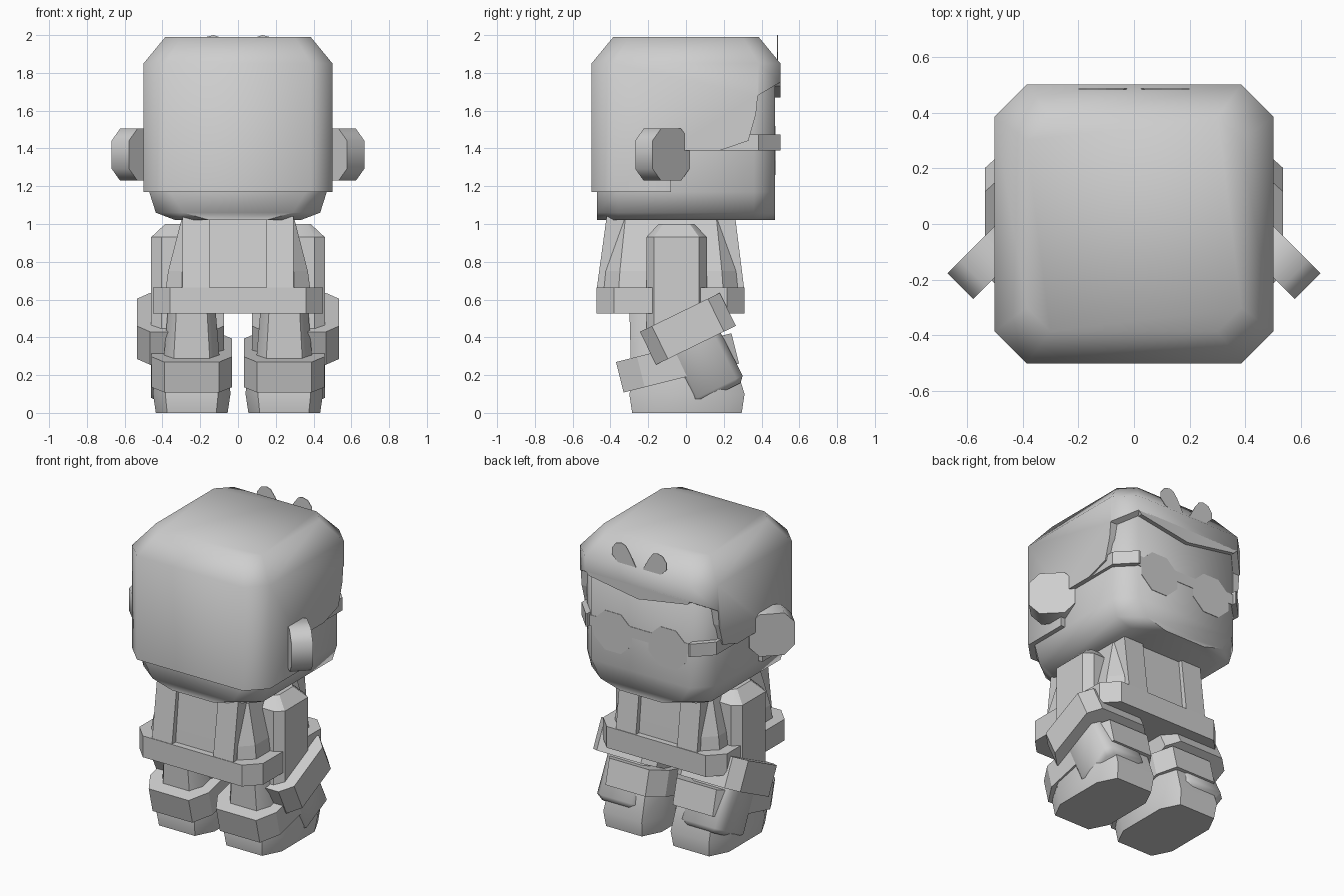
import bpy, bmesh, math
from mathutils import Matrix, Vector

cube = bpy.data.objects.get("Cube")
if cube:
    bpy.data.objects.remove(cube, do_unlink=True)

grey = bpy.data.materials.new("plain grey")
grey.use_nodes = True
grey.diffuse_color = (0.62, 0.62, 0.62, 1)
grey.node_tree.nodes["Principled BSDF"].inputs["Base Color"].default_value = (0.62, 0.62, 0.62, 1)


def finish(name, bm, smooth=0):
    bmesh.ops.recalc_face_normals(bm, faces=bm.faces)
    mesh = bpy.data.meshes.new(name)
    bm.to_mesh(mesh)
    bm.free()
    obj = bpy.data.objects.new(name, mesh)
    bpy.context.collection.objects.link(obj)
    mesh.materials.append(grey)
    if smooth:
        bpy.ops.object.select_all(action='DESELECT')
        obj.select_set(True)
        bpy.context.view_layer.objects.active = obj
        bpy.ops.object.shade_smooth_by_angle(angle=math.radians(smooth))
    return obj


def octagon(hx, hy, ix, iy, cx=0, cy=0):
    """Rectangle with cut corners: half sizes hx, hy and flat half widths ix, iy."""
    quarter = [(hx, -iy), (hx, iy), (ix, hy), (-ix, hy)]
    return [(cx + x, cy + y) for x, y in quarter + [(-x, -y) for x, y in quarter]]


def loft(name, levels, smooth=0, matrix=None):
    """Stack of (z, outline) rings joined into a closed solid."""
    bm = bmesh.new()
    rings = [[bm.verts.new((x, y, z)) for x, y in pts] for z, pts in levels]
    n = len(rings[0])
    for low, high in zip(rings, rings[1:]):
        for i in range(n):
            j = (i + 1) % n
            bm.faces.new((low[i], low[j], high[j], high[i]))
    bm.faces.new(rings[0][::-1])
    bm.faces.new(rings[-1])
    if matrix:
        bm.transform(matrix)
    return finish(name, bm, smooth)


def prism(name, pts, start, end, axis):
    """Outline extruded along x (points are y, z) or along y (points are x, z)."""
    bm = bmesh.new()
    place = (lambda a, b, t: (t, a, b)) if axis == 'x' else (lambda a, b, t: (a, t, b))
    face = bm.faces.new([bm.verts.new(place(a, b, start)) for a, b in pts])
    if end != start:
        out = bmesh.ops.extrude_face_region(bm, geom=[face])
        move = Vector(place(0, 0, end - start))
        bmesh.ops.translate(bm, vec=move, verts=[v for v in out["geom"] if isinstance(v, bmesh.types.BMVert)])
    return finish(name, bm)


def cut(obj, cutter):
    mod = obj.modifiers.new("cut", 'BOOLEAN')
    mod.operation = 'DIFFERENCE'
    mod.solver = 'EXACT'
    mod.object = cutter
    bpy.context.view_layer.objects.active = obj
    bpy.ops.object.select_all(action='DESELECT')
    obj.select_set(True)
    bpy.ops.object.modifier_apply(modifier=mod.name)
    bpy.data.objects.remove(cutter, do_unlink=True)


# Head with tapered chin
loft("head", [
    (1.02, octagon(0.33, 0.472, 0.15, 0.36)),
    (1.06, octagon(0.435, 0.472, 0.29, 0.36)),
    (1.17, octagon(0.47, 0.472, 0.36, 0.36)),
    (1.80, octagon(0.47, 0.472, 0.36, 0.36)),
    (1.93, octagon(0.36, 0.36, 0.28, 0.28))], 55)

# Hair cap, trimmed around the face
hair = loft("hair", [
    (1.17, octagon(0.5, 0.5, 0.385, 0.385)),
    (1.85, octagon(0.5, 0.5, 0.385, 0.385)),
    (1.99, octagon(0.385, 0.385, 0.3, 0.3))], 55)
cut(hair, prism("face_opening", [
    (-0.08, 1.0), (-0.08, 1.39), (0.18, 1.39), (0.33, 1.44), (0.37, 1.58),
    (0.38, 1.68), (0.6, 1.81), (0.6, 1.0)], -0.7, 0.7, 'x'))
prism("fringe", [(-0.385, 1.76), (-0.36, 1.73), (0, 1.67), (0.36, 1.73), (0.385, 1.76)], 0.46, 0.5, 'y')

# Glasses: strap around the sides, lenses and bridge on the face
strap = loft("glasses_strap", [(z, octagon(0.49, 0.5, 0.38, 0.385)) for z in (1.39, 1.475)])
cut(strap, prism("strap_gap", [(-0.37, 1.3), (0.37, 1.3), (0.37, 1.6), (-0.37, 1.6)], 0.3, 0.7, 'y'))
cut(strap, prism("strap_back", [(-0.7, 1.3), (0, 1.3), (0, 1.6), (-0.7, 1.6)], -0.7, 0.7, 'x'))
for side, label in ((1, "left"), (-1, "right")):
    ring = [math.radians(22.5 + 45 * i) for i in range(8)]
    prism(label + "_lens", [(side * 0.2 + 0.15 * math.cos(a), 1.39 + 0.14 * math.sin(a)) for a in ring],
          0.47, 0.475, 'y')
prism("glasses_bridge", [(-0.37, 1.39), (0.37, 1.39), (0.37, 1.46), (-0.37, 1.46)], 0.47, 0.475, 'y')

# Torso with belt and raised front and back straps
loft("torso", [
    (0.60, octagon(0.39, 0.36, 0.30, 0.28, 0, -0.08)),
    (0.75, octagon(0.37, 0.345, 0.295, 0.27, 0, -0.08)),
    (1.04, octagon(0.295, 0.315, 0.22, 0.24, 0, -0.08))])
loft("belt", [(z, octagon(0.45, 0.393, 0.36, 0.30, 0, -0.082)) for z in (0.525, 0.665)])

for side, label in ((1, "left"), (-1, "right")):
    # Straps leaning in towards the neck
    for name, foot, top in (("back", -0.475, -0.42), ("front", 0.31, 0.26)):
        inward = 0.1 if foot < 0 else -0.1
        prism("%s_%s_strap" % (label, name),
              [(foot, 0.64), (foot + inward, 0.64), (top + inward, 1.04), (top, 1.04)],
              side * 0.15, side * 0.295, 'x')

    # Ears: octagonal discs turned forward
    loft(label + "_ear", [(t, octagon(0.138, 0.138, 0.075, 0.075)) for t in (-0.065, 0.065)], 50,
         Matrix.Translation((side * 0.525, -0.125, 1.367))
         @ Matrix.Rotation(-side * math.radians(45), 4, 'Z') @ Matrix.Rotation(math.radians(-90), 4, 'X'))

    # Bow leaves standing on the fringe
    leaf = [(0, 1.82), (0.07, 1.95), (0.10, 1.99), (0.13, 2.0), (0.17, 1.99),
            (0.2, 1.95), (0.2, 1.91), (0.16, 1.87), (0.08, 1.85)]
    prism(label + "_bow_leaf", [(side * x, z) for x, z in leaf], 0.482, 0.486, 'y')

    # Arm: upper sleeve, tilted cuff and hand
    x = side * 0.305
    loft(label + "_sleeve", [
        (0.40, octagon(0.155, 0.16, 0.10, 0.12, x, -0.05)),
        (0.93, octagon(0.155, 0.16, 0.10, 0.12, x, -0.05)),
        (1.00, octagon(0.08, 0.095, 0.06, 0.07, x, -0.05))], 30)
    tilt = Matrix.Translation((x, 0.01, 0.445)) @ Matrix.Rotation(math.radians(26), 4, 'X')
    loft(label + "_cuff", [(t, octagon(0.23, 0.235, 0.16, 0.165)) for t in (-0.097, 0.097)], 0, tilt)
    loft(label + "_hand", [
        (-0.38, octagon(0.125, 0.125, 0.09, 0.09)),
        (-0.35, octagon(0.155, 0.152, 0.115, 0.115)),
        (0, octagon(0.155, 0.145, 0.115, 0.11))], 50, tilt)

    # Leg, boot and tilted boot cuff
    x = side * 0.245
    loft(label + "_leg", [
        (0.20, octagon(0.155, 0.22, 0.10, 0.15, x, -0.07)),
        (0.56, octagon(0.125, 0.22, 0.08, 0.15, x, -0.08))], 50)
    loft(label + "_boot", [
        (0, octagon(0.19, 0.29, 0.13, 0.17, x, 0.005)),
        (0.10, octagon(0.205, 0.305, 0.14, 0.18, x, 0.005)),
        (0.26, octagon(0.195, 0.26, 0.13, 0.16, x, 0))], 50)
    loft(label + "_boot_cuff", [(t, octagon(0.213, 0.315, 0.145, 0.2)) for t in (-0.083, 0.083)], 0,
         Matrix.Translation((x, -0.045, 0.265)) @ Matrix.Rotation(math.radians(14), 4, 'X'))
